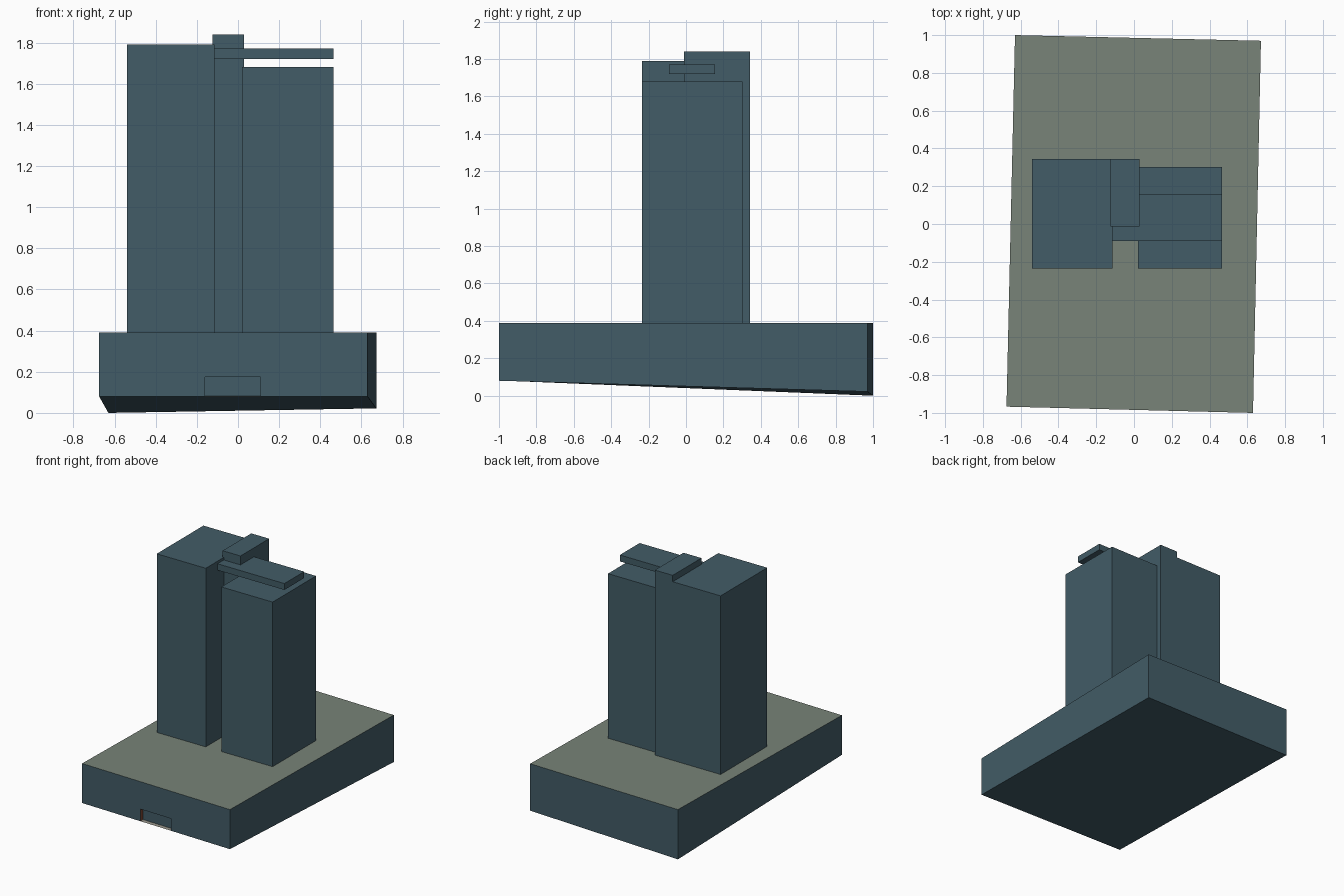
import bpy, bmesh
from mathutils import Vector

if "Cube" in bpy.data.objects:
    bpy.data.objects.remove(bpy.data.objects["Cube"])


def make_material(name, srgb):
    mat = bpy.data.materials.new(name)
    lin = [((c / 255 + 0.055) / 1.055) ** 2.4 for c in srgb]
    mat.diffuse_color = (*lin, 1)
    mat.use_nodes = True
    mat.node_tree.nodes["Principled BSDF"].inputs["Base Color"].default_value = mat.diffuse_color
    return mat


TEAL = make_material("slate teal", (66, 92, 103))
OLIVE = make_material("roof grey green", (120, 131, 120))
RUST = make_material("rust brown", (125, 70, 50))
STONE = make_material("pale stone", (150, 148, 138))


def finish(bm, name, mats):
    mesh = bpy.data.meshes.new(name)
    bm.to_mesh(mesh)
    bm.free()
    for m in mats:
        mesh.materials.append(m)
    obj = bpy.data.objects.new(name, mesh)
    bpy.context.collection.objects.link(obj)
    return obj


def box(name, x, y, z):
    bm = bmesh.new()
    bmesh.ops.create_cube(bm, size=1)
    for v in bm.verts:
        v.co = [r[0] + (c + 0.5) * (r[1] - r[0]) for c, r in zip(v.co, (x, y, z))]
    return finish(bm, name, [TEAL])


# Podium: skewed block on a sloping site, with a shallow entrance recess in front
TOP = 0.39
fl, fr = Vector((-0.675, -0.967, 0.08)), Vector((0.63, -1.0, 0.08))
br, bl = Vector((0.672, 0.97, 0.022)), Vector((-0.63, 1.0, 0.0))


def on_front(x, z):
    p = fl.lerp(fr, (x - fl.x) / (fr.x - fl.x))
    return Vector((p.x, p.y, z))


bm = bmesh.new()
low = [bm.verts.new(p) for p in (fl, fr, br, bl)]
high = [bm.verts.new((p.x, p.y, TOP)) for p in (fl, fr, br, bl)]
door = [bm.verts.new(on_front(x, z)) for x, z in
        ((-0.16, 0.08), (-0.16, 0.175), (0.11, 0.175), (0.11, 0.08))]
inner = [bm.verts.new(v.co + Vector((0, 0.03, 0.002 if i in (0, 3) else 0)))
         for i, v in enumerate(door)]


def face(verts, mat=0):
    bm.faces.new(verts).material_index = mat


face([low[0], *door, low[1], high[1], high[0]])          # front wall with opening
for i in (1, 2, 3):                                      # other walls
    j = (i + 1) % 4
    face([low[i], low[j], high[j], high[i]])
face(high, 1)                                            # terrace
face([low[3], low[2], low[1], door[3], door[0], low[0]])  # underside
face([inner[0], inner[3], inner[2], inner[1]])           # entrance back wall
face([door[0], inner[0], inner[1], door[1]], 2)          # entrance jambs
face([door[3], door[2], inner[2], inner[3]], 2)
face([door[1], inner[1], inner[2], door[2]])             # entrance ceiling
face([door[0], door[3], inner[3], inner[0]], 3)          # entrance floor
finish(bm, "podium", [TEAL, OLIVE, RUST, STONE])

# Two towers joined by a taller service core, with a roof slab bridging over
box("left_tower", (-0.54, -0.115), (-0.235, 0.343), (TOP, 1.79))
box("right_tower", (0.02, 0.465), (-0.235, 0.302), (TOP, 1.68))
box("service_core", (-0.125, 0.03), (-0.012, 0.343), (TOP, 1.84))
box("roof_slab", (-0.115, 0.465), (-0.09, 0.155), (1.72, 1.77))
